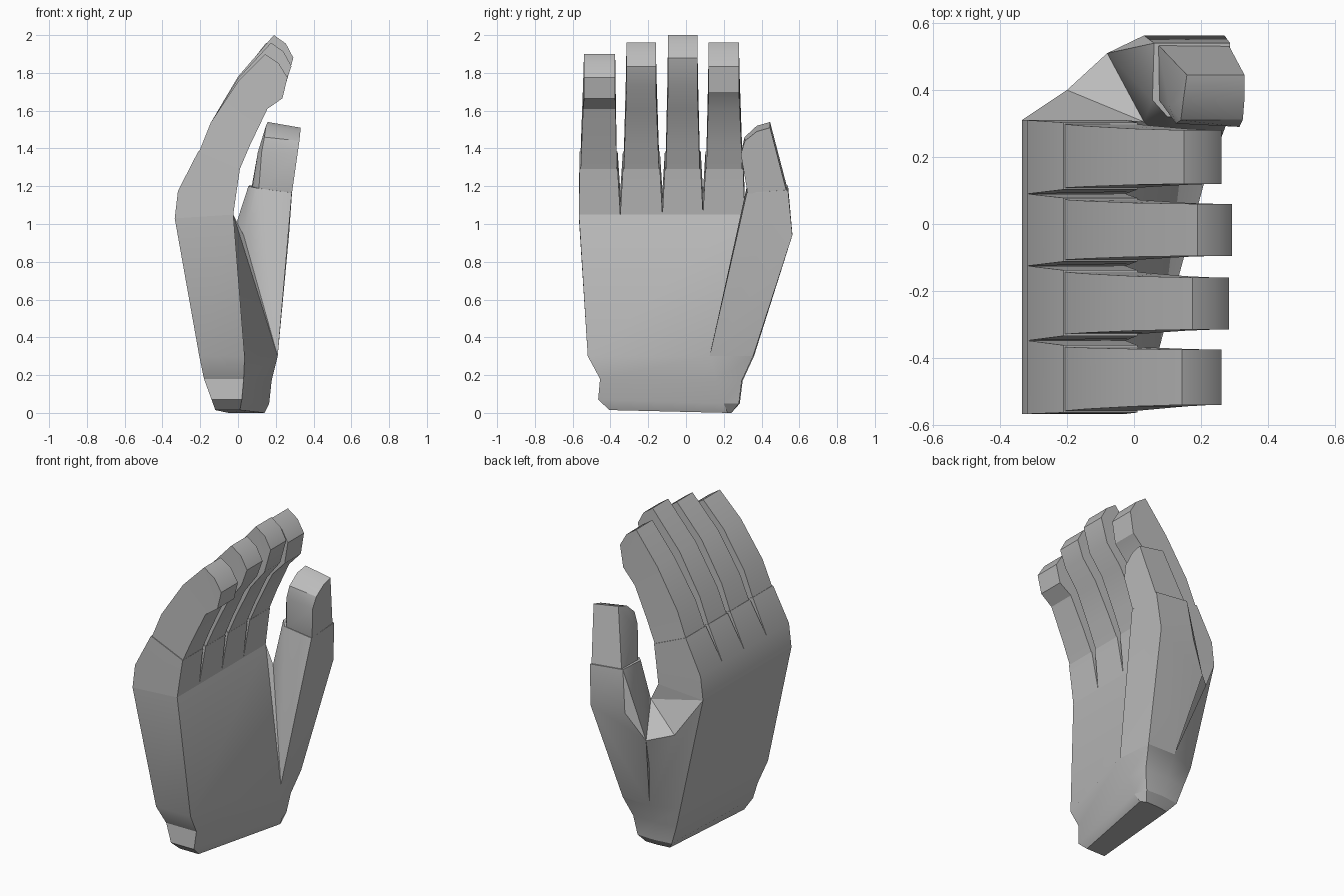
import bpy, bmesh, math

cube = bpy.data.objects.get("Cube")
if cube:
    bpy.data.objects.remove(cube, do_unlink=True)

grey = bpy.data.materials.new("plain grey")
grey.use_nodes = True
COLOUR = (0.5, 0.5, 0.5, 1)
grey.diffuse_color = COLOUR
for node in grey.node_tree.nodes:
    if node.type == 'BSDF_PRINCIPLED':
        node.inputs["Base Color"].default_value = COLOUR


def finish(name, bm):
    """Clean the mesh, add it to the scene and smooth its soft edges."""
    bmesh.ops.remove_doubles(bm, verts=bm.verts, dist=0.0005)
    bmesh.ops.recalc_face_normals(bm, faces=bm.faces)
    mesh = bpy.data.meshes.new(name)
    bm.to_mesh(mesh)
    bm.free()
    mesh.materials.append(grey)
    ob = bpy.data.objects.new(name, mesh)
    bpy.context.collection.objects.link(ob)
    bpy.ops.object.select_all(action='DESELECT')
    ob.select_set(True)
    bpy.context.view_layer.objects.active = ob
    bpy.ops.object.shade_smooth_by_angle(angle=math.radians(28))
    return ob


def loft(name, rings, end_faces=None):
    """Skin a stack of equal rings; end_faces lists the top cap by index."""
    bm = bmesh.new()
    rows = [[bm.verts.new(p) for p in ring] for ring in rings]
    n = len(rows[0])
    for low, high in zip(rows, rows[1:]):
        for i in range(n):
            j = (i + 1) % n
            bm.faces.new((low[i], low[j], high[j], high[i]))
    bm.faces.new(rows[0][::-1])
    for ids in end_faces or [range(n)]:
        bm.faces.new([rows[-1][i] for i in ids])
    return finish(name, bm)


def hull(name, points):
    """Faceted convex solid around a few corner points."""
    bm = bmesh.new()
    for p in points:
        bm.verts.new(p)
    res = bmesh.ops.convex_hull(bm, input=bm.verts)
    loose = [v for v in res["geom_interior"] if isinstance(v, bmesh.types.BMVert)]
    bmesh.ops.delete(bm, geom=loose, context='VERTS')
    bmesh.ops.dissolve_limit(bm, angle_limit=math.radians(2),
                             verts=bm.verts, edges=bm.edges)
    return finish(name, bm)


# Palm: wrist rings flaring up to the knuckles, with the web of the thumb
def wrist(z_little, z_thumb, a, b, c, d, e, f):
    pts = [(*a, z_little), (*b, z_little)]
    return pts + [(*p, z_thumb) for p in (c, c, d, e, f)]


palm_rings = [
    wrist(.015, 0, (-.12, -.405), (.01, -.405), (.14, .22),
          (.11, .24), (.03, .24), (-.05, .23)),
    wrist(.07, .05, (-.14, -.465), (.02, -.465), (.165, .20),
          (.14, .28), (.02, .285), (-.09, .27)),
    wrist(.18, .17, (-.18, -.455), (.03, -.455), (.178, .16),
          (.16, .295), (.0, .30), (-.13, .28)),
    wrist(.30, .30, (-.205, -.52), (.035, -.52), (.21, .125),
          (.19, .355), (.0, .36), (-.17, .30)),
    [(-.335, -.567, 1.03), (-.025, -.567, 1.05), (-.025, .31, 1.05),
     (.03, .305, .94), (-.08, .51, .785), (-.2, .4, .81), (-.335, .31, 1.03)],
]
loft("palm", palm_rings, [(0, 1, 2, 6), (2, 3, 6), (3, 5, 6), (3, 4, 5)])


# Fingers: a knuckle wedge in the palm, then a tapering bent finger
def section(back, front, yb, yf=None):
    yf = yf or yb
    return [(back[0], yb[0], back[1]), (front[0], yf[0], front[1]),
            (front[0], yf[1], front[1]), (back[0], yb[1], back[1])]


def mix(p, q, t):
    return tuple(u + (v - u) * t for u, v in zip(p, q))


# name, root span, knuckle span, tip span, joint, peak, pad, underside
fingers = [
    ("little", (-.567, -.348), (-.563, -.362), (-.54, -.375),
     (0, 1.755), (.143, 1.90), (.262, 1.775), (.235, 1.665)),
    ("ring", (-.348, -.125), (-.334, -.138), (-.315, -.16),
     (0, 1.77), (.175, 1.96), (.283, 1.835), (.245, 1.73)),
    ("middle", (-.125, .09), (-.112, .078), (-.095, .06),
     (0, 1.78), (.19, 2.0), (.293, 1.88), (.25, 1.73)),
    ("index", (.09, .31), (.103, .303), (.12, .28),
     (0, 1.77), (.15, 1.96), (.262, 1.835), (.24, 1.70)),
]
for name, root, knuckle, tip, joint, peak, pad, under in fingers:
    loft(name + "_knuckle", [
        section((-.335, 1.03), (-.025, 1.05), root),
        section((-.318, 1.175), (-.008, 1.17), root, mix(root, knuckle, .5)),
        section((-.21, 1.385), (.01, 1.29), knuckle)])
    base = (knuckle[0] + .005, knuckle[1] - .005)
    bevel = (mix(peak, pad, .5)[0] + .012, mix(peak, pad, .5)[1] + .015)
    loft(name + "_finger", [
        section((-.207, 1.38), (.007, 1.285), base),
        section((-.145, 1.535), (.065, 1.42), mix(base, tip, .3)),
        section(joint, (.156, 1.61), mix(base, tip, .75)),
        section(peak, under, tip),
        section(bevel, pad, tip)])

# Thumb: broad base rising from the heel of the palm, then the end joint
hull("thumb_base", [
    (.21, .125, .30), (.19, .355, .30), (0, .36, .30),
    (-.08, .51, .785), (.03, .563, .95), (.27, .563, .94),
    (.03, .305, .94), (.255, .33, .97),
    (.055, .37, 1.20), (.10, .32, 1.19), (.285, .322, 1.165),
    (.287, .54, 1.18), (.06, .54, 1.205)])
hull("thumb_tip", [
    (.075, .37, 1.19), (.11, .325, 1.18), (.285, .327, 1.16),
    (.283, .533, 1.17), (.072, .535, 1.195),
    (.125, .30, 1.38), (.105, .35, 1.38), (.315, .29, 1.37),
    (.14, .31, 1.46), (.325, .312, 1.44),
    (.148, .375, 1.52), (.33, .375, 1.49),
    (.158, .445, 1.54), (.33, .445, 1.51)])
